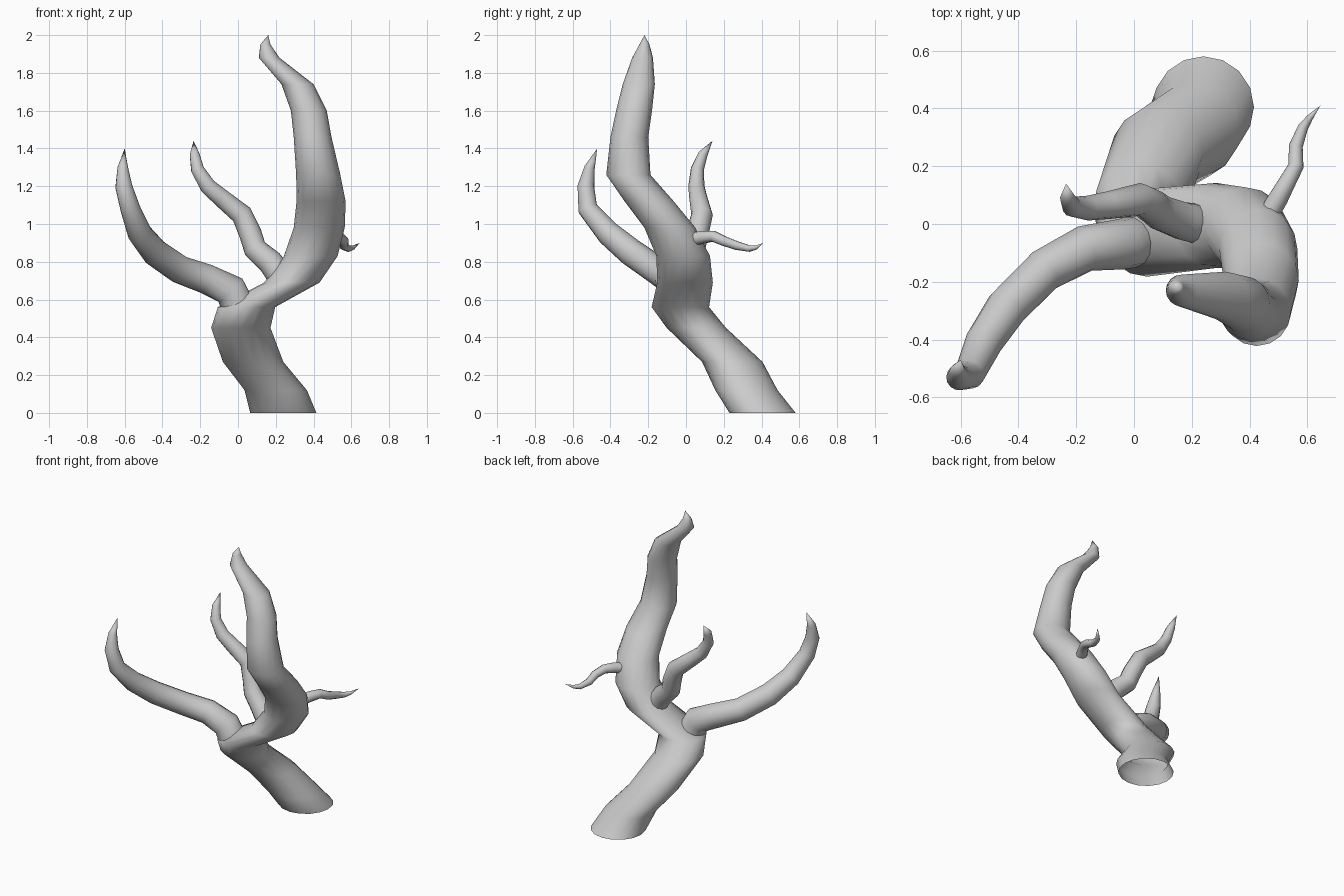
import bpy, bmesh, math
from mathutils import Vector


def limb(name, points, sides, level=False):
    """Tapered tube through (x, y, z, radius) points, ending in a pointed tip.
    level=True keeps every ring horizontal; otherwise rings follow the path."""
    centers = [Vector(p[:3]) for p in points]
    bm = bmesh.new()
    rings = []
    normal, side = Vector((0, 0, 1)), Vector((1, 0, 0))
    for i, c in enumerate(centers[:-1]):
        if not level:
            ahead = (centers[i + 1] - c).normalized()
            behind = (c - centers[i - 1]).normalized() if i else ahead
            tangent = (ahead + behind).normalized()
            side = normal.rotation_difference(tangent) @ side
            normal = tangent
        other = normal.cross(side)
        r = points[i][3]
        ring = []
        for k in range(sides):
            a = 2 * math.pi * k / sides
            ring.append(bm.verts.new(c + r * (math.cos(a) * side + math.sin(a) * other)))
        rings.append(ring)
    for low, high in zip(rings, rings[1:]):
        for k in range(sides):
            n = (k + 1) % sides
            bm.faces.new((low[k], low[n], high[n], high[k]))
    tip = bm.verts.new(centers[-1])
    for k in range(sides):
        bm.faces.new((rings[-1][k], rings[-1][(k + 1) % sides], tip))
    for f in bm.faces:
        f.smooth = True
    mesh = bpy.data.meshes.new(name)
    bm.to_mesh(mesh)
    bm.free()
    obj = bpy.data.objects.new(name, mesh)
    bpy.context.collection.objects.link(obj)
    return obj


# Leaning trunk, open at the bottom, with level rings
limb("trunk", [
    (.24, .405, 0, .175), (.20, .32, .12, .165), (.08, .245, .27, .16),
    (.015, .055, .45, .157), (.045, -.03, .56, .152), (.285, -.005, .69, .147),
    (.385, -.015, .83, .142), (.43, -.085, .98, .135), (.44, -.195, 1.12, .13),
    (.425, -.305, 1.26, .117), (.395, -.30, 1.46, .10), (.375, -.275, 1.60, .095),
    (.315, -.25, 1.74, .085), (.165, -.23, 1.88, .055), (.145, -.22, 1.95, .027),
    (.16, -.22, 2.0, 0)], 16, level=True)

# Long branch sweeping left and forward
limb("left_branch", [
    (.0, -.06, .56, .09), (-.04, -.07, .65, .088), (-.17, -.085, .71, .08),
    (-.31, -.16, .76, .075), (-.44, -.29, .85, .073), (-.52, -.41, .95, .065),
    (-.57, -.52, 1.08, .053), (-.605, -.53, 1.20, .045), (-.61, -.51, 1.30, .028),
    (-.60, -.47, 1.40, 0)], 14)

# Crooked branch in the middle
limb("middle_branch", [
    (.22, 0, .73, .07), (.17, .01, .80, .067), (.09, .04, .87, .062),
    (.065, .06, .95, .06), (.02, .085, 1.05, .057), (-.09, .065, 1.14, .048),
    (-.16, .055, 1.20, .043), (-.215, .06, 1.29, .035), (-.23, .09, 1.37, .026),
    (-.235, .14, 1.44, 0)], 12)

# Small twig at the back right
limb("twig", [
    (.47, .04, .92, .036), (.50, .09, .93, .034), (.53, .145, .935, .03),
    (.56, .20, .91, .027), (.56, .27, .885, .024), (.585, .335, .87, .018),
    (.61, .37, .875, .011), (.645, .41, .90, 0)], 10)
